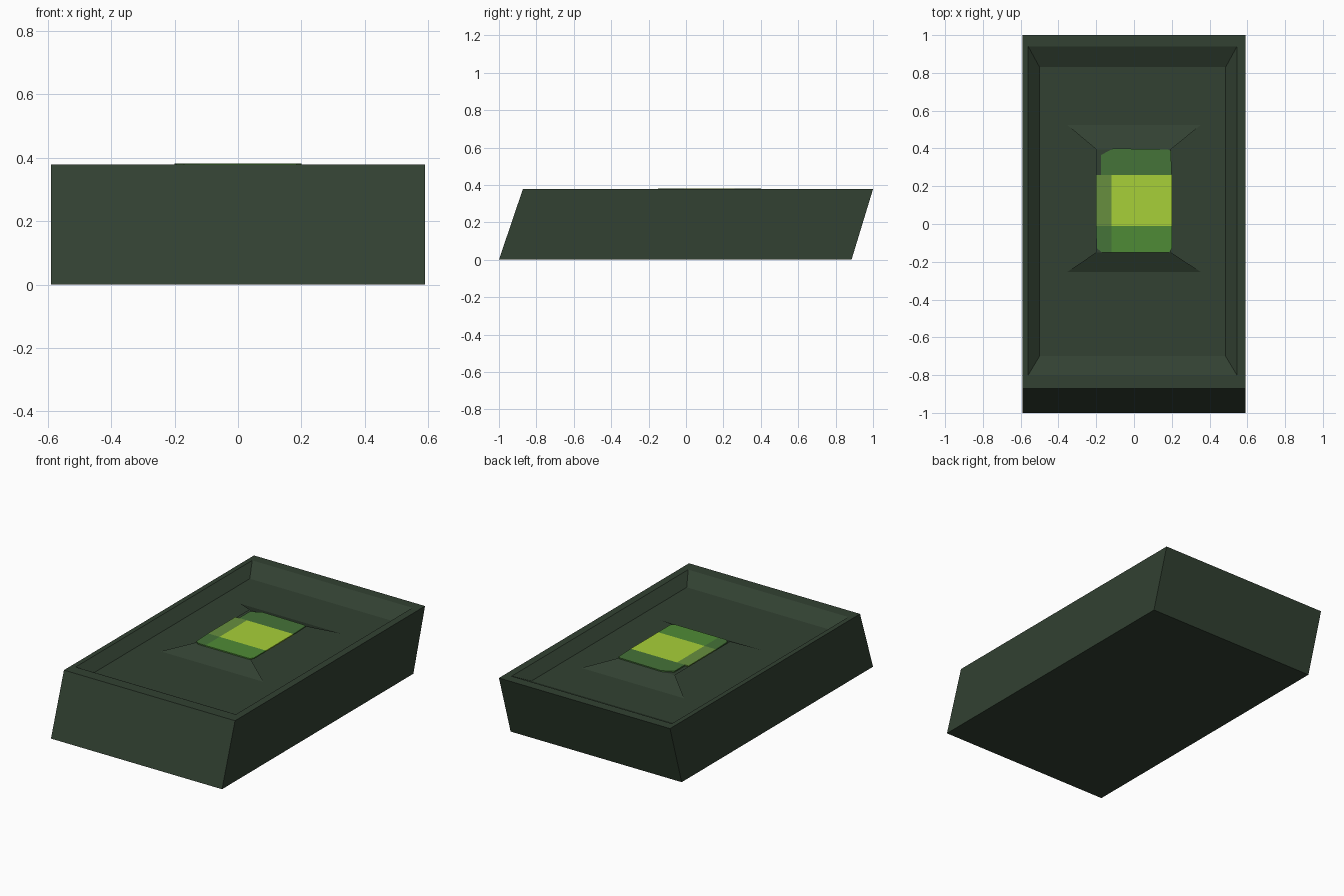
import bpy

if "Cube" in bpy.data.objects:
    bpy.data.objects.remove(bpy.data.objects["Cube"])


def material(name, r, g, b):
    """Flat colour given as 0-255 display values, stored as linear."""
    def lin(c):
        c /= 255
        return c / 12.92 if c <= 0.04045 else ((c + 0.055) / 1.055) ** 2.4
    m = bpy.data.materials.new(name)
    m.diffuse_color = (lin(r), lin(g), lin(b), 1)
    m.use_nodes = True
    m.node_tree.nodes["Principled BSDF"].inputs["Base Color"].default_value = m.diffuse_color
    return m


def mesh_object(name, verts, faces, mat):
    me = bpy.data.meshes.new(name)
    me.from_pydata(verts, [], faces)
    me.materials.append(mat)
    ob = bpy.data.objects.new(name, me)
    bpy.context.collection.objects.link(ob)
    return ob


def rect(x0, x1, y0, y1, z):
    return [(x0, y0, z), (x1, y0, z), (x1, y1, z), (x0, y1, z)]


def plate(name, outline, z0, z1, mat):
    """Thin flat prism from a counter-clockwise outline."""
    n = len(outline)
    verts = [(x, y, z) for z in (z0, z1) for x, y in outline]
    faces = [tuple(reversed(range(n))), tuple(range(n, 2 * n))]
    faces += [(i, (i + 1) % n, n + (i + 1) % n, n + i) for i in range(n)]
    return mesh_object(name, verts, faces, mat)


dark = material("dark green", 50, 65, 50)
lime = material("lime", 167, 208, 56)
olive = material("olive green", 103, 143, 62)
leaf = material("leaf green", 79, 139, 54)
moss = material("moss green", 69, 115, 56)

TOP, FLOOR = 0.378, 0.322

# Slanted casing: four stacked loops from the base up over the rim and down to the tray floor
loops = [rect(-0.59, 0.59, -1.0, 0.885, 0),
         rect(-0.59, 0.59, -0.872, 1.0, TOP),
         rect(-0.56, 0.545, -0.80, 0.94, TOP),
         rect(-0.50, 0.485, -0.70, 0.83, FLOOR)]
faces = [(3, 2, 1, 0), (12, 13, 14, 15)]
for k in range(0, 12, 4):
    for i in range(4):
        j = (i + 1) % 4
        faces.append((k + i, k + j, k + 4 + j, k + 4 + i))
mesh_object("casing", [v for loop in loops for v in loop], faces, dark)

# Raised bridge: front ramp, deck and back ramp, open at the sides
mesh_object("bridge",
            rect(-0.355, 0.355, -0.255, 0.525, FLOOR) + rect(-0.2, 0.195, -0.15, 0.395, TOP - 0.003),
            [(0, 1, 5, 4), (4, 5, 6, 7), (2, 3, 7, 6)], dark)

# Inlaid display panels
Z0, Z1 = TOP - 0.003, TOP + 0.004
plate("display_centre", [(-0.12, -0.01), (0.2, -0.01), (0.2, 0.26), (-0.12, 0.26)], Z0, Z1, lime)
plate("display_left", [(-0.2, -0.01), (-0.12, -0.01), (-0.12, 0.26), (-0.2, 0.26)], Z0, Z1, olive)
plate("display_front", [(-0.12, -0.15), (0.185, -0.15), (0.2, -0.13), (0.2, -0.01), (-0.12, -0.01)],
      Z0, Z1, leaf)
plate("display_front_corner", [(-0.195, -0.13), (-0.17, -0.15), (-0.12, -0.15), (-0.12, -0.01),
                               (-0.2, -0.01)], Z0, Z1, moss)
plate("display_back", [(-0.175, 0.26), (0.2, 0.26), (0.195, 0.385), (0.18, 0.395), (-0.11, 0.4),
                       (-0.175, 0.365)], Z0, Z1, moss)
